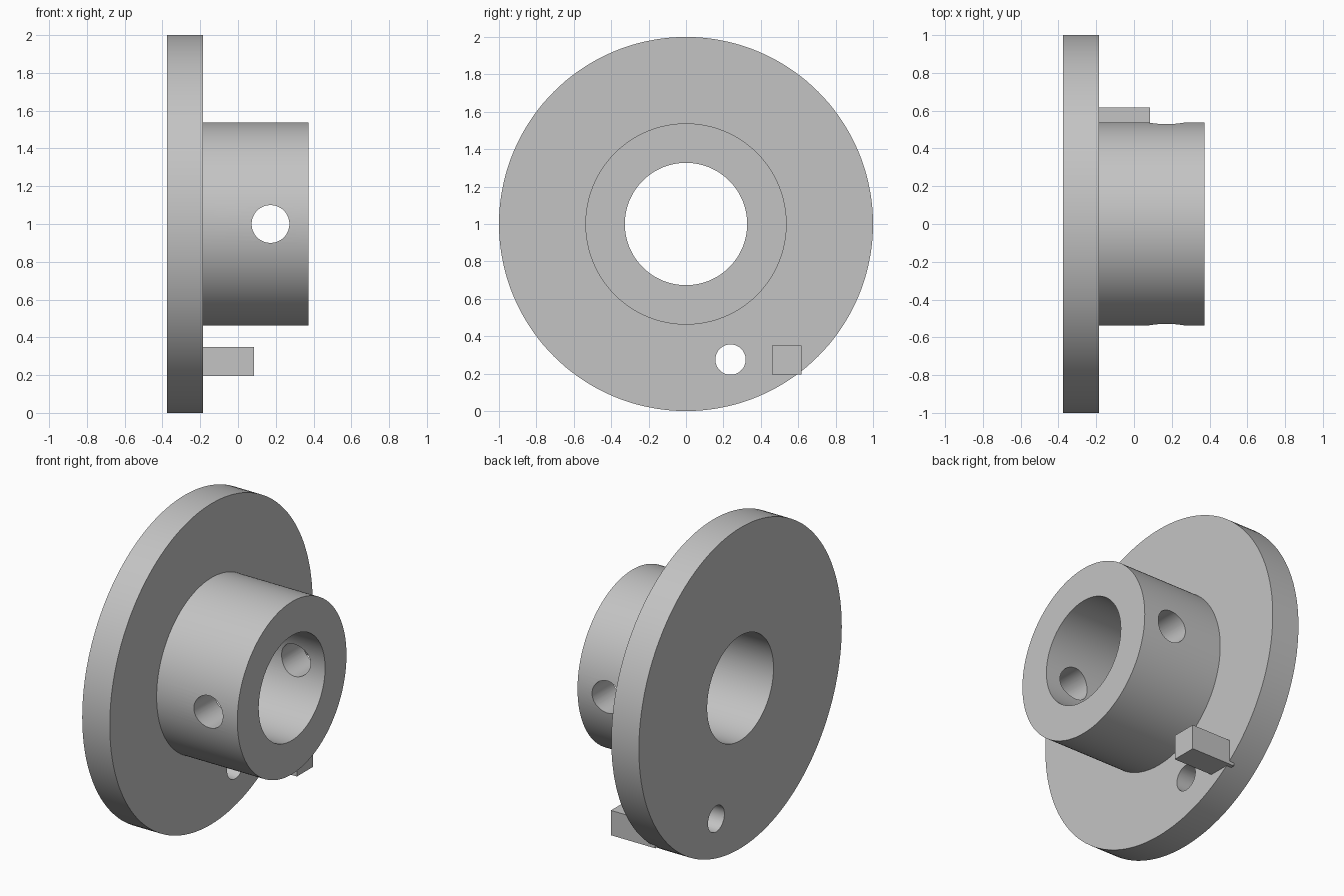
import bpy
import bmesh
import math
from mathutils import Matrix, Vector

default = bpy.data.objects.get("Cube")
if default:
    bpy.data.objects.remove(default, do_unlink=True)

# Plain grey material
grey = bpy.data.materials.new("plain_grey")
grey.use_nodes = True
colour = (0.55, 0.55, 0.55, 1)
grey.diffuse_color = colour
grey.node_tree.nodes["Principled BSDF"].inputs["Base Color"].default_value = colour

AXIS_Z = 1.0
FLANGE_BACK, FLANGE_FACE, HUB_END = -0.375, -0.185, 0.372


def add_object(name, bm):
    bmesh.ops.recalc_face_normals(bm, faces=bm.faces)
    mesh = bpy.data.meshes.new(name)
    bm.to_mesh(mesh)
    bm.free()
    mesh.materials.append(grey)
    obj = bpy.data.objects.new(name, mesh)
    bpy.context.collection.objects.link(obj)
    return obj


def lathe(name, profile, segments):
    """Revolve a closed (x, radius) profile around the shaft axis."""
    bm = bmesh.new()
    verts = [bm.verts.new((x, 0, AXIS_Z + r)) for x, r in profile]
    edges = [bm.edges.new((a, b)) for a, b in zip(verts, verts[1:] + verts[:1])]
    bmesh.ops.spin(bm, geom=verts + edges, cent=(0, 0, AXIS_Z), axis=(1, 0, 0),
                   angle=math.tau, steps=segments, use_merge=True)
    bmesh.ops.remove_doubles(bm, verts=bm.verts, dist=1e-5)
    return add_object(name, bm)


def drill(target, name, centre, direction, radius, depth):
    """Cut a round through hole and discard the cutter."""
    bm = bmesh.new()
    turn = Vector((0, 0, 1)).rotation_difference(Vector(direction)).to_matrix().to_4x4()
    bmesh.ops.create_cone(bm, cap_ends=True, segments=64, radius1=radius,
                          radius2=radius, depth=depth,
                          matrix=Matrix.Translation(centre) @ turn)
    cutter = add_object(name, bm)
    cutter.hide_render = True
    mod = target.modifiers.new(name, "BOOLEAN")
    mod.operation = "DIFFERENCE"
    mod.solver = "EXACT"
    mod.object = cutter
    bpy.context.view_layer.objects.active = target
    bpy.ops.object.modifier_apply(modifier=mod.name)
    bpy.data.objects.remove(cutter, do_unlink=True)


# Flange, hub and bore as one turned body
BORE, HUB, RIM = 0.327, 0.538, 1.0
body = lathe("flanged_hub", [
    (FLANGE_BACK, BORE), (FLANGE_BACK, RIM), (FLANGE_FACE, RIM),
    (FLANGE_FACE, HUB), (HUB_END, HUB), (HUB_END, BORE)], 144)

# Cross hole through both hub walls, and the flange pin hole
drill(body, "cross_hole", (0.172, 0, AXIS_Z), (0, 1, 0), 0.1, 1.6)
drill(body, "pin_hole", (-0.28, 0.238, 0.275), (1, 0, 0), 0.081, 0.5)

bpy.ops.object.select_all(action="DESELECT")
body.select_set(True)
bpy.context.view_layer.objects.active = body
bpy.ops.object.shade_smooth_by_angle(angle=math.radians(30))

# Square stop block, set slightly into the flange and overhanging its rim
bm = bmesh.new()
low, high = Vector((-0.22, 0.46, 0.195)), Vector((0.085, 0.618, 0.35))
bmesh.ops.create_cube(bm, size=1, matrix=Matrix.Translation((low + high) / 2)
                      @ Matrix.Diagonal((*(high - low), 1)))
add_object("stop_block", bm)
